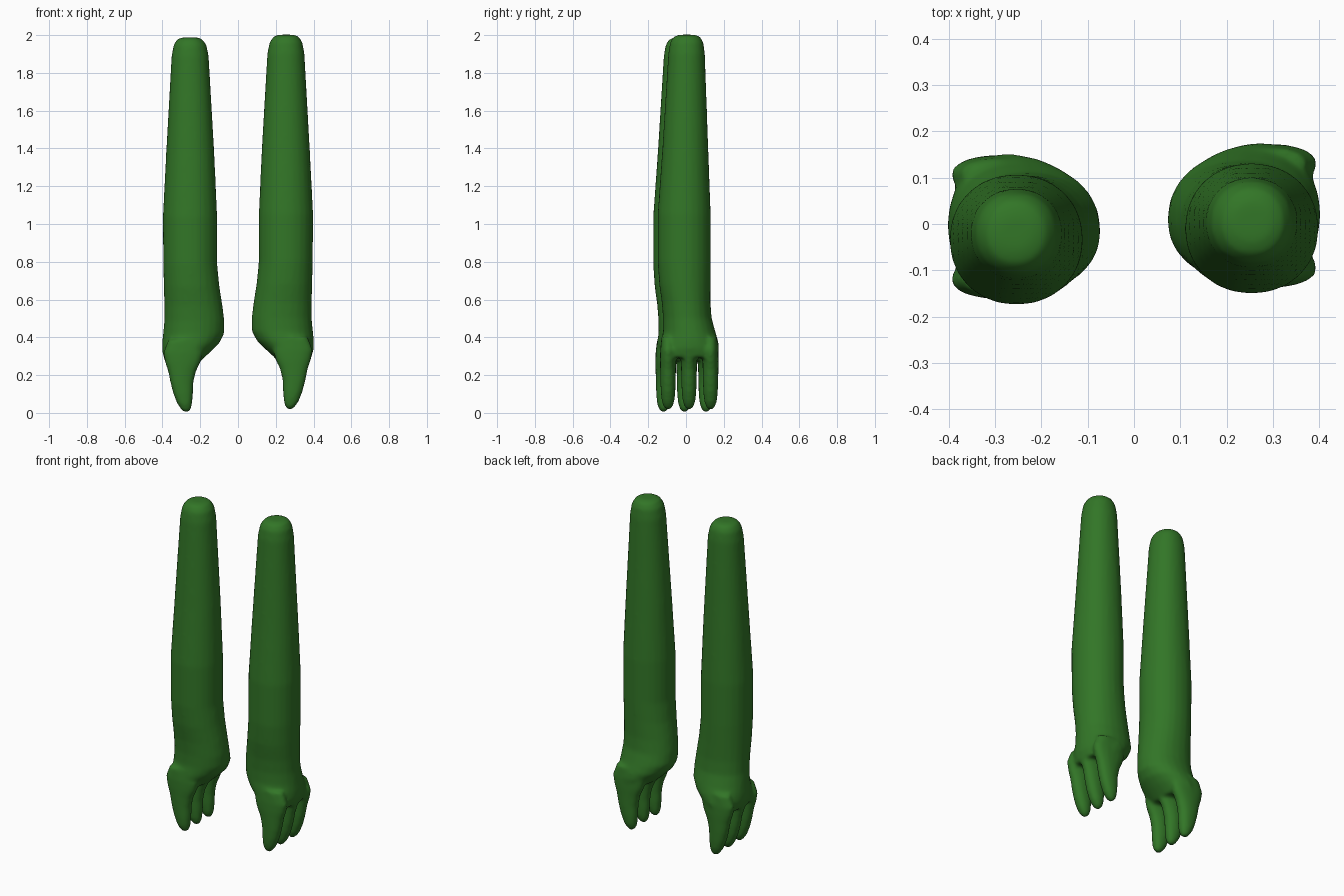
import bpy, bmesh, math

cube = bpy.data.objects.get("Cube")
if cube:
    bpy.data.objects.remove(cube, do_unlink=True)

green = bpy.data.materials.new("leaf green")
green.use_nodes = True
colour = (0.032, 0.18, 0.02, 1)
green.diffuse_color = colour
bsdf = green.node_tree.nodes["Principled BSDF"]
bsdf.inputs["Base Color"].default_value = colour
bsdf.inputs["Roughness"].default_value = 0.7

# Sections: height, x from / to, y from / to
ARM = [
    (2.00, .215, .295, -.035, .045), (1.99, .188, .322, -.065, .075),
    (1.96, .167, .341, -.084, .092), (1.90, .155, .352, -.094, .100),
    (1.40, .126, .380, -.125, .118), (1.05, .110, .398, -.150, .131),
    (0.80, .110, .396, -.150, .131), (0.68, .098, .393, -.142, .130),
    (0.58, .082, .390, -.128, .130), (0.50, .072, .390, -.122, .136),
    (0.43, .073, .397, -.122, .155), (0.38, .100, .402, -.130, .170),
    (0.34, .140, .402, -.135, .176), (0.29, .195, .388, -.130, .172),
]
# Finger sections: height, x from / to, half width in y
FINGER = [
    (.40, .21, .37, .035), (.33, .185, .397, .042), (.28, .198, .387, .043),
    (.23, .222, .370, .042), (.17, .236, .358, .041), (.11, .238, .342, .039),
    (.06, .242, .322, .034), (.03, .250, .302, .024), (.016, .262, .286, .010),
]


def loft(bm, sections, power, sides=24):
    """Skin a stack of rounded horizontal sections and cap both ends."""
    rings = []
    for z, x0, x1, y0, y1 in sections:
        ring = []
        for i in range(sides):
            a = math.tau * i / sides
            c, s = math.cos(a), math.sin(a)
            x = (x0 + x1) / 2 + (x1 - x0) / 2 * math.copysign(abs(c) ** power, c)
            y = (y0 + y1) / 2 + (y1 - y0) / 2 * math.copysign(abs(s) ** power, s)
            ring.append(bm.verts.new((x, y, z)))
        rings.append(ring)
    for a, b in zip(rings, rings[1:]):
        for i in range(sides):
            j = (i + 1) % sides
            bm.faces.new((a[i], b[i], b[j], a[j]))
    bm.faces.new(rings[0])
    bm.faces.new(rings[-1][::-1])


def build_arm(name, side, dy, dz):
    bm = bmesh.new()
    # Forearm and palm
    loft(bm, ARM, 0.95)
    # Three fingers in a row
    for y in (-.095, .016, .130):
        loft(bm, [(z, a, b, y - w, y + w) for z, a, b, w in FINGER], 0.9, 16)
    for v in bm.verts:
        v.co.x *= side
        v.co.y += dy
        v.co.z += dz
    bmesh.ops.recalc_face_normals(bm, faces=bm.faces)
    mesh = bpy.data.meshes.new(name)
    bm.to_mesh(mesh)
    bm.free()
    mesh.materials.append(green)
    arm = bpy.data.objects.new(name, mesh)
    bpy.context.collection.objects.link(arm)
    # Fuse the fingers into the palm and soften the joints
    fuse = arm.modifiers.new("fuse", 'REMESH')
    fuse.mode = 'VOXEL'
    fuse.voxel_size = 0.01
    fuse.use_smooth_shade = True
    soften = arm.modifiers.new("soften", 'SMOOTH')
    soften.factor = 0.5
    soften.iterations = 8
    mesh.shade_smooth()


build_arm("left_arm", 1, 0, 0.002)
build_arm("right_arm", -1, -0.024, -0.012)
